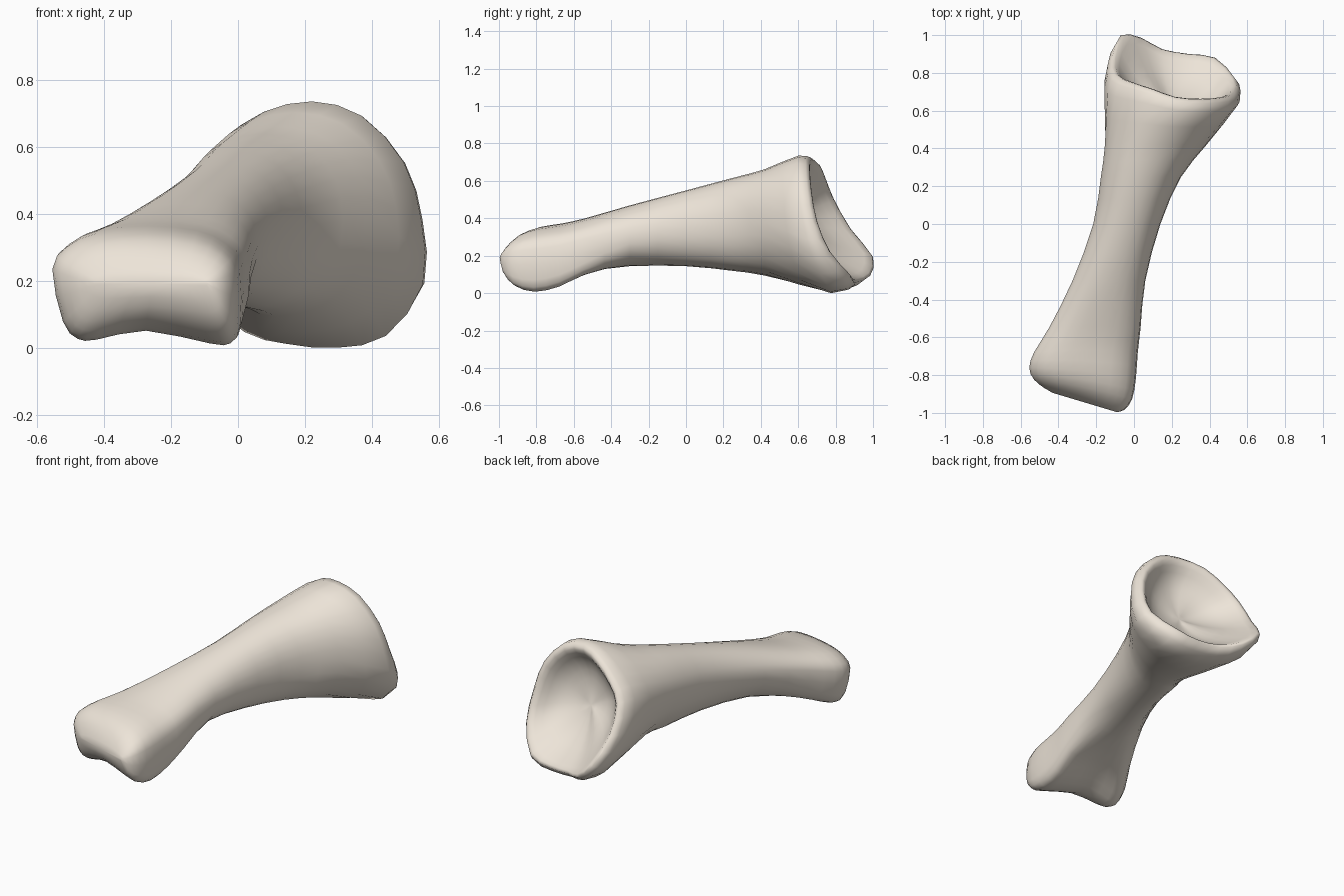
import bpy, bmesh, math
from mathutils import Vector

if "Cube" in bpy.data.objects:
    bpy.data.objects.remove(bpy.data.objects["Cube"])

N = 14  # control points round each ring, starting at the top, clockwise


def section(y, x0, x1, z0, z1, power, shear=0, groove=0, lean=0):
    """Rounded cross-section; groove splits the underside into two lobes,
    lean trims the lower left side."""
    ring = []
    for i in range(N):
        a = 2 * math.pi * i / N
        s, c = math.sin(a), math.cos(a)
        e = 2 / (power + (1.6 if groove and c < 0 else 0))
        u = math.copysign(abs(s) ** e, s)
        v = math.copysign(abs(c) ** e, c)
        low = max(0, -v)
        dip = (groove * (0.5 - u * u) - 0.1 * groove * u) * low
        ring.append(Vector((
            (x0 + x1) / 2 + u * (x1 - x0) / 2 + lean * low * max(0, -u),
            y + shear * u * (x1 - x0) / 2 + 0.15 * groove * (1 - u * u),
            (z0 + z1) / 2 + v * (z1 - z0) / 2 + dip)))
    return ring


def spline(pts, closed):
    """Insert a Catmull-Rom midpoint between neighbouring points."""
    n, out = len(pts), []
    for i in range(n if closed else n - 1):
        if closed:
            a, b, c, d = (pts[(i + k) % n] for k in (-1, 0, 1, 2))
        else:
            a, b, c, d = (pts[min(max(i + k, 0), n - 1)] for k in (-1, 0, 1, 2))
        out += [b.copy(), (b + c) * 0.5625 - (a + d) * 0.0625]
    if not closed:
        out.append(pts[-1].copy())
    return out


# Knuckle end and shaft
rings = [
    section(-0.945, -0.43, -0.09, 0.18, 0.215, 2.5, -0.3),
    section(-0.925, -0.48, -0.05, 0.11, 0.265, 2.5, -0.27, 0.04, 0.03),
    section(-0.875, -0.535, -0.01, 0.045, 0.325, 2.6, -0.2, 0.08, 0.06),
    section(-0.79, -0.56, 0.01, 0.012, 0.36, 2.6, -0.1, 0.09, 0.07),
    section(-0.68, -0.535, 0.02, 0.04, 0.378, 2.5, 0, 0.09, 0.06),
    section(-0.55, -0.455, 0.035, 0.095, 0.405, 2.4, 0, 0.05, 0.05),
    section(-0.30, -0.33, 0.06, 0.15, 0.475, 2.2, 0, 0, 0.05),
    section(0.00, -0.22, 0.14, 0.15, 0.555, 2.2, 0, 0, 0.06),
    section(0.25, -0.18, 0.25, 0.125, 0.622, 2.2, 0, 0, 0.08),
    section(0.42, -0.16, 0.385, 0.10, 0.668, 2.2, 0, 0, 0.09),
]

# Slanted socket rim, flare behind it and hollow socket inside it
rim = [Vector(p) for p in (
    (0.22, 0.67, 0.72), (0.36, 0.66, 0.68), (0.48, 0.67, 0.55),
    (0.53, 0.70, 0.39), (0.535, 0.77, 0.22), (0.43, 0.88, 0.09),
    (0.29, 0.90, 0.06), (0.15, 0.925, 0.07), (0.04, 0.985, 0.10),
    (-0.07, 1.0, 0.20), (-0.115, 0.88, 0.35), (-0.10, 0.79, 0.51),
    (-0.02, 0.75, 0.61), (0.09, 0.715, 0.69))]
centre = Vector((0.2, 0.80, 0.36))


def rim_copy(scale, dy):
    out = []
    for p in rim:
        q = centre + (p - centre) * scale
        out.append(Vector((q.x, q.y + dy, q.z)))
    return out


flare = []
for p in rim:
    d = p - centre
    flare.append(Vector((centre.x + d.x * (1.05 if d.x > 0 else 1.13),
                         p.y - 0.05 - 0.25 * (p.y - 0.6),
                         centre.z + d.z * (1.06 if d.z > 0 else 1.18))))
rings += [flare, rim, rim_copy(0.88, -0.025), rim_copy(0.68, -0.10),
          rim_copy(0.40, -0.155), rim_copy(0.12, -0.175)]

# Refine round each ring, then along the length
rings = [spline(r, True) for r in rings]
columns = [spline(list(col), False) for col in zip(*rings)]

bm = bmesh.new()
grid = [[bm.verts.new(p) for p in col] for col in columns]
count, length = len(grid), len(grid[0])
for i in range(count):
    a, b = grid[i], grid[(i + 1) % count]
    for j in range(length - 1):
        bm.faces.new((a[j], a[j + 1], b[j + 1], b[j]))

# Close both ends
for j in (0, length - 1):
    loop = [col[j] for col in grid]
    tip = bm.verts.new(sum((v.co for v in loop), Vector()) / count)
    for i in range(count):
        bm.faces.new((loop[i], loop[(i + 1) % count], tip))
bmesh.ops.recalc_face_normals(bm, faces=bm.faces)

# Rest on the ground
low = min(v.co.z for v in bm.verts)
for v in bm.verts:
    v.co.z -= low

mesh = bpy.data.meshes.new("toe_bone")
bm.to_mesh(mesh)
bm.free()
mesh.polygons.foreach_set("use_smooth", [True] * len(mesh.polygons))
bone = bpy.data.objects.new("toe_bone", mesh)
bpy.context.collection.objects.link(bone)

# Bone colour
mat = bpy.data.materials.new("bone")
mat.diffuse_color = (0.85, 0.78, 0.69, 1)
mat.use_nodes = True
mat.node_tree.nodes["Principled BSDF"].inputs["Base Color"].default_value = mat.diffuse_color
mesh.materials.append(mat)
